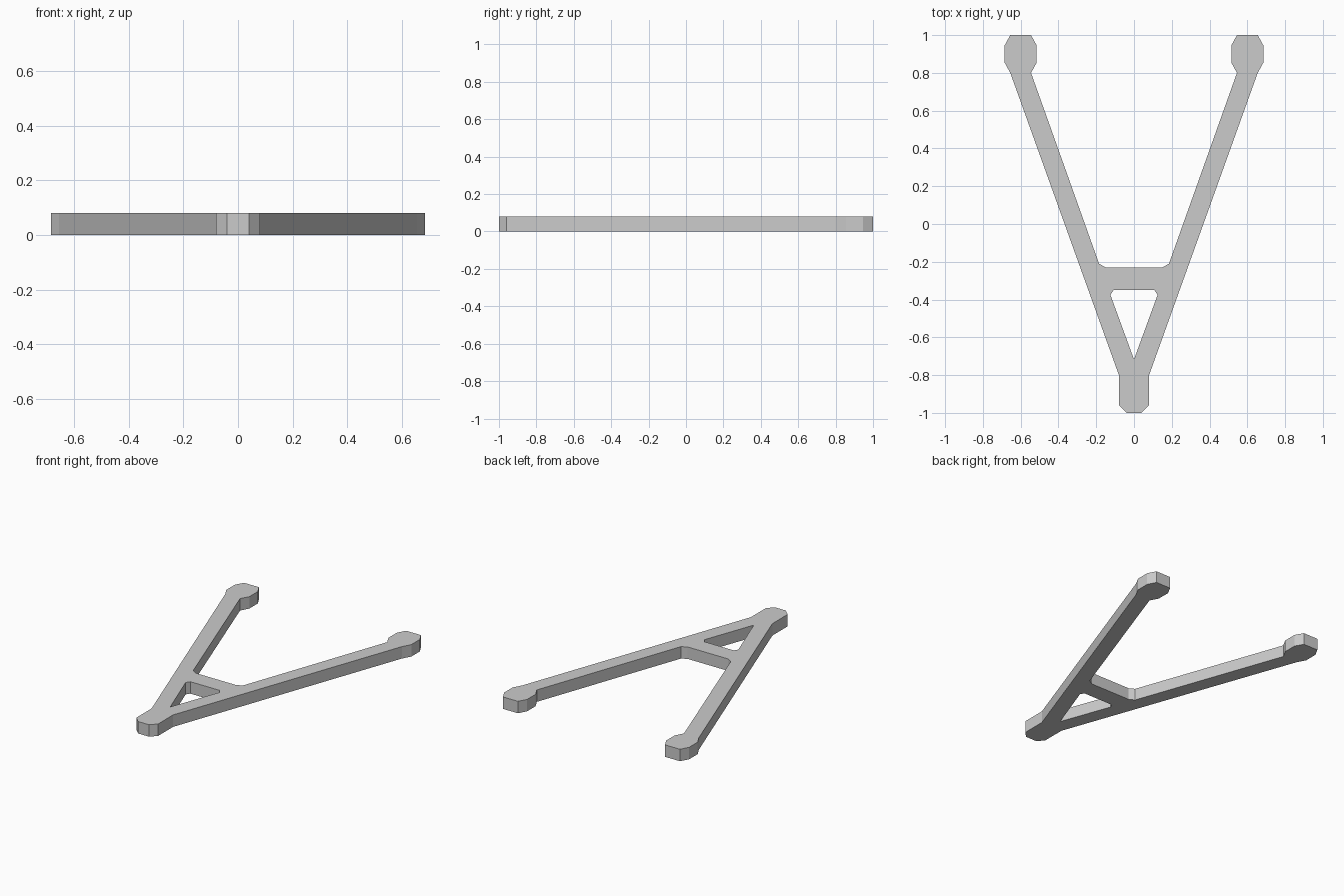
import bpy
import bmesh

if "Cube" in bpy.data.objects:
    bpy.data.objects.remove(bpy.data.objects["Cube"])

HEIGHT = 0.08

# Right half of the outer outline, from the tip up the arm and back to the crossbar
outer_half = [
    (0.04, -1.0), (0.08, -0.96), (0.08, -0.80),       # tip
    (0.655, 0.80), (0.685, 0.855), (0.685, 0.945),    # outer edge and end pad
    (0.655, 1.0), (0.545, 1.0), (0.515, 0.945),
    (0.515, 0.855), (0.545, 0.80),                    # inner edge of the arm
    (0.185, -0.21), (0.15, -0.23),                    # chamfer into the crossbar
]
# Right half of the triangular opening
hole_half = [(0.125, -0.375), (0.108, -0.35)]


def mirrored(half):
    return half + [(-x, y) for x, y in reversed(half)]


def add_loop(bm, points):
    verts = [bm.verts.new((x, y, 0)) for x, y in points]
    return [bm.edges.new((v, verts[(i + 1) % len(verts)])) for i, v in enumerate(verts)]


# Flat plate with an opening
bm = bmesh.new()
edges = add_loop(bm, mirrored(outer_half))
edges += add_loop(bm, [(0, -0.717)] + mirrored(hole_half))
bmesh.ops.triangle_fill(bm, use_beauty=True, use_dissolve=False, edges=edges)

# Thickness
result = bmesh.ops.extrude_face_region(bm, geom=bm.faces[:], use_keep_orig=True)
top = [g for g in result["geom"] if isinstance(g, bmesh.types.BMVert)]
bmesh.ops.translate(bm, verts=top, vec=(0, 0, HEIGHT))
bmesh.ops.recalc_face_normals(bm, faces=bm.faces[:])

mesh = bpy.data.meshes.new("forked_frame")
bm.to_mesh(mesh)
bm.free()
frame = bpy.data.objects.new("forked_frame", mesh)
bpy.context.collection.objects.link(frame)
